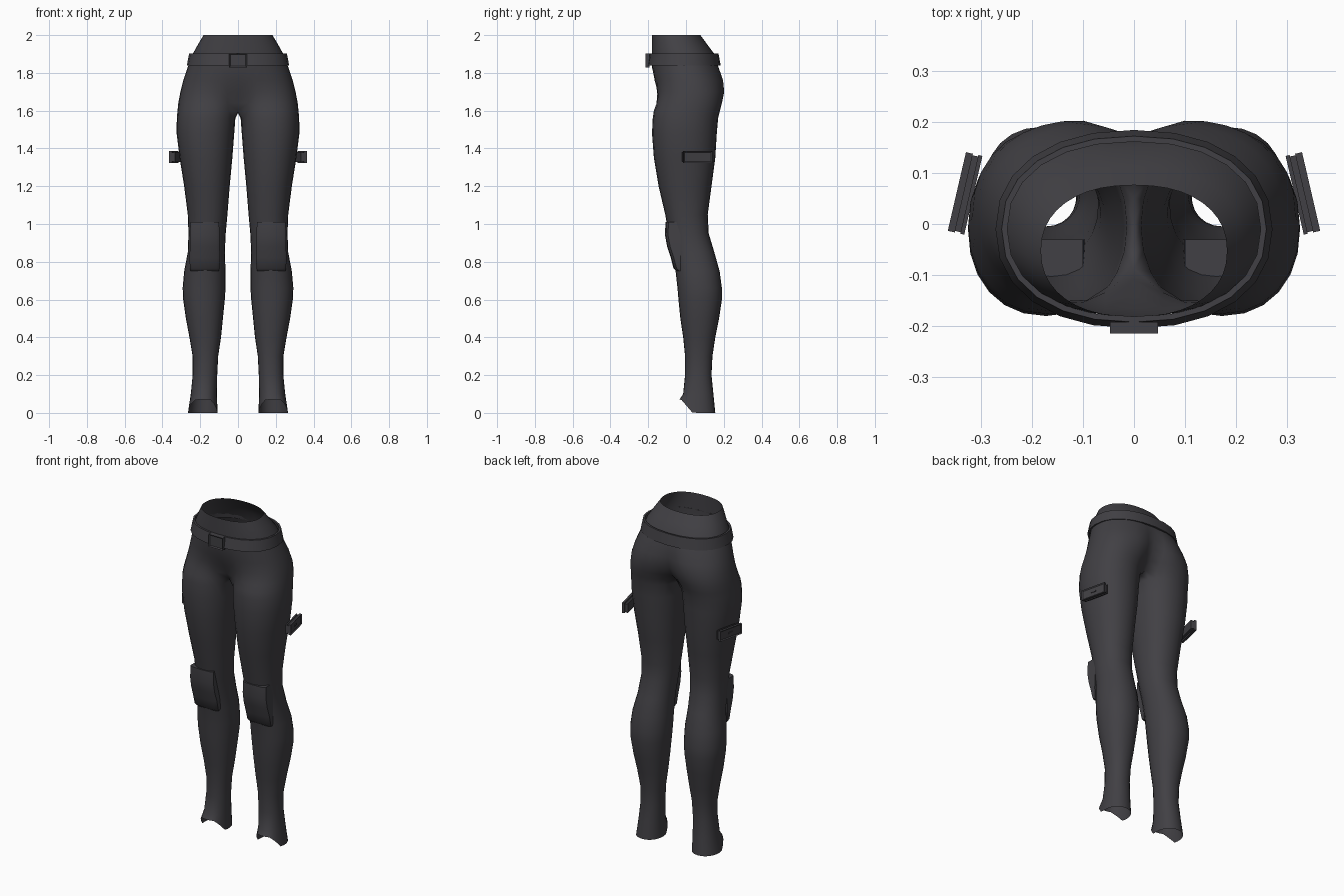
import bpy, bmesh
from math import sin, cos, pi, radians, exp
from mathutils import Matrix, Vector

old = bpy.data.objects.get("Cube")
if old:
    bpy.data.objects.remove(old, do_unlink=True)

cloth = bpy.data.materials.new("charcoal cloth")
cloth.use_nodes = True
COLOUR = (0.053, 0.051, 0.058, 1)
cloth.diffuse_color = COLOUR
cloth.node_tree.nodes["Principled BSDF"].inputs["Base Color"].default_value = COLOUR


def finish(name, bm, mirror=False, angle=35):
    mesh = bpy.data.meshes.new(name)
    bm.to_mesh(mesh)
    bm.free()
    mesh.materials.append(cloth)
    obj = bpy.data.objects.new(name, mesh)
    bpy.context.collection.objects.link(obj)
    if mirror:
        mod = obj.modifiers.new("mirror", "MIRROR")
        mod.use_clip = True
        mod.merge_threshold = 0.0005
    bpy.ops.object.select_all(action="DESELECT")
    obj.select_set(True)
    bpy.context.view_layer.objects.active = obj
    bpy.ops.object.shade_smooth_by_angle(angle=radians(angle))
    return obj


def bridge(bm, low, high, closed=True):
    n = len(low)
    for i in range(n if closed else n - 1):
        j = (i + 1) % n
        bm.faces.new((low[i], low[j], high[j], high[i]))


def loft(bm, rings, closed=True, caps=False):
    loops = [[bm.verts.new(p) for p in ring] for ring in rings]
    for low, high in zip(loops, loops[1:]):
        bridge(bm, low, high, closed)
    if caps:
        bm.faces.new(loops[0][::-1])
        bm.faces.new(loops[-1])
    return loops


def power(v, p):
    return abs(v) ** p * (1 if v > 0 else -1)


# Trousers: one side, mirrored. Each leg ring starts at the inner front.
SIDES, OUTER = 24, 20


def leg_ring(z, x0, x1, y0, y1):
    ring = []
    for i in range(SIDES):
        a = radians(-60 + 15 * i)
        ring.append(Vector(((x0 + x1) / 2 + (x1 - x0) / 2 * power(sin(a), 0.92),
                            (y0 + y1) / 2 - (y1 - y0) / 2 * power(cos(a), 0.92), z)))
    return ring


def hip_ring(z, width, y0, y1, blend, dip):
    thigh = leg_ring(z, 0.008, width, y0, y1)
    ring = []
    for i in range(OUTER + 1):
        a = pi * i / OUTER
        x = width * power(sin(a), 0.88)
        y = (y0 + y1) / 2 - (y1 - y0) / 2 * power(cos(a), 0.9)
        if a > pi / 2:
            y -= dip * exp(-(x / 0.06) ** 2)
        p = thigh[i].lerp(Vector((x, y, z)), blend)
        if i in (0, OUTER):
            p.x = 0
        ring.append(p)
    return ring


# height, inner x, outer x, front y, back y
LEG = [(0, .108, .265, -.035, .155), (.1, .112, .25, -.015, .145),
       (.2, .11, .24, -.005, .135), (.3, .105, .24, -.005, .14),
       (.4, .09, .257, -.015, .155), (.5, .08, .276, -.03, .175),
       (.6, .07, .29, -.04, .19), (.66, .066, .293, -.045, .19),
       (.75, .066, .285, -.055, .178), (.85, .07, .266, -.072, .15),
       (.95, .065, .262, -.092, .12), (1.05, .056, .266, -.11, .115),
       (1.2, .044, .285, -.145, .135), (1.35, .03, .309, -.17, .155),
       (1.48, .02, .325, -.18, .163), (1.56, .014, .324, -.176, .17)]
# height, half width, front y, back y, blend to one body, cleft depth
HIP = [(1.6, .32, -.17, .18, 0, 0), (1.64, .316, -.166, .2, .35, .02),
       (1.7, .305, -.166, .216, .7, .035), (1.76, .29, -.172, .207, .92, .03),
       (1.83, .266, -.18, .18, 1, .012), (1.9, .24, -.181, .15, 1, 0),
       (1.95, .212, -.181, .113, 1, 0), (2, .182, -.181, .076, 1, 0)]

bm = bmesh.new()
legs = [leg_ring(*row) for row in LEG]
for p in legs[0]:  # hem rises over the instep
    p.z = 0.07 * min(1, max(0, (0.035 - p.y) / 0.06))
leg_loops = loft(bm, legs)
hip_loops = loft(bm, [hip_ring(*row) for row in HIP], closed=False)
# Crotch seam joins the top of the leg to the first hip ring
seat = hip_loops[0]
front, back = seat[0].co, seat[-1].co
steps = SIDES - OUTER
seam = [bm.verts.new(back.lerp(front, k / steps) - Vector((0, 0, 0.012)))
        for k in range(1, steps)]
bridge(bm, leg_loops[-1], seat + seam)
finish("trousers", bm, mirror=True, angle=60)

# Belt: a thin band standing slightly off the waist


def belt_ring(z, grow):
    ring = []
    for i in range(24):
        a = 2 * pi * i / 24
        s, c = power(sin(a), 0.9), power(cos(a), 0.9)
        ring.append(((0.262 + grow) * s, -0.01 - (0.185 + grow) * c, z))
    return ring


bm = bmesh.new()
loft(bm, [belt_ring(*r) for r in ((1.838, -.002), (1.838, .009), (1.902, -.003),
                                  (1.902, -.014), (1.838, -.002))])
bmesh.ops.remove_doubles(bm, verts=bm.verts, dist=0.0001)
finish("belt", bm)


def framed_box(bm, size, matrix, rim, depth):
    """Box whose -y face is a raised rim round a sunken panel."""
    made = bmesh.ops.create_cube(bm, size=1, matrix=matrix @ Matrix.Diagonal((*size, 1)))
    out = matrix.to_3x3() @ Vector((0, -1, 0))
    bm.normal_update()
    faces = {f for v in made["verts"] for f in v.link_faces}
    face = max(faces, key=lambda f: f.normal.dot(out))
    bmesh.ops.inset_region(bm, faces=[face], thickness=rim, depth=0)
    bmesh.ops.translate(bm, verts=face.verts, vec=-out * depth)


bm = bmesh.new()
framed_box(bm, (.094, .022, .074), Matrix.Translation((0, -.203, 1.866)), .009, .006)
finish("belt_buckle", bm)

# Knee pads: curved slabs; rows of height, front y, half width
bm = bmesh.new()
rings = []
for z, y, w in ((.752, -.05, .074), (.765, -.064, .079), (.82, -.078, .08),
                (.88, -.098, .079), (.94, -.109, .078), (1.01, -.107, .076)):
    across = [(-1, -.03), (-1, y + .014), (-.8, y + .002), (0, y - .002),
              (.8, y + .002), (1, y + .014), (1, -.03)]
    rings.append([(.176 + w * u, v, z) for u, v in across])
loft(bm, rings, caps=True)
finish("knee_pads", bm, mirror=True)

# Thigh pouches: slim tilted cases with a framed lid and small clasp
bm = bmesh.new()
place = Matrix.Translation((.331, .06, 1.355)) @ Matrix.Rotation(radians(103), 4, "Z")
framed_box(bm, (.158, .014, .062), place @ Matrix.Translation((0, -.009, 0)), .009, .005)
for size, y in (((.152, .012, .046), .003), ((.158, .008, .054), .013),
                ((.03, .004, .008), -.012)):
    bmesh.ops.create_cube(bm, size=1, matrix=place @ Matrix.Translation((0, y, 0))
                          @ Matrix.Diagonal((*size, 1)))
finish("thigh_pouches", bm, mirror=True)
